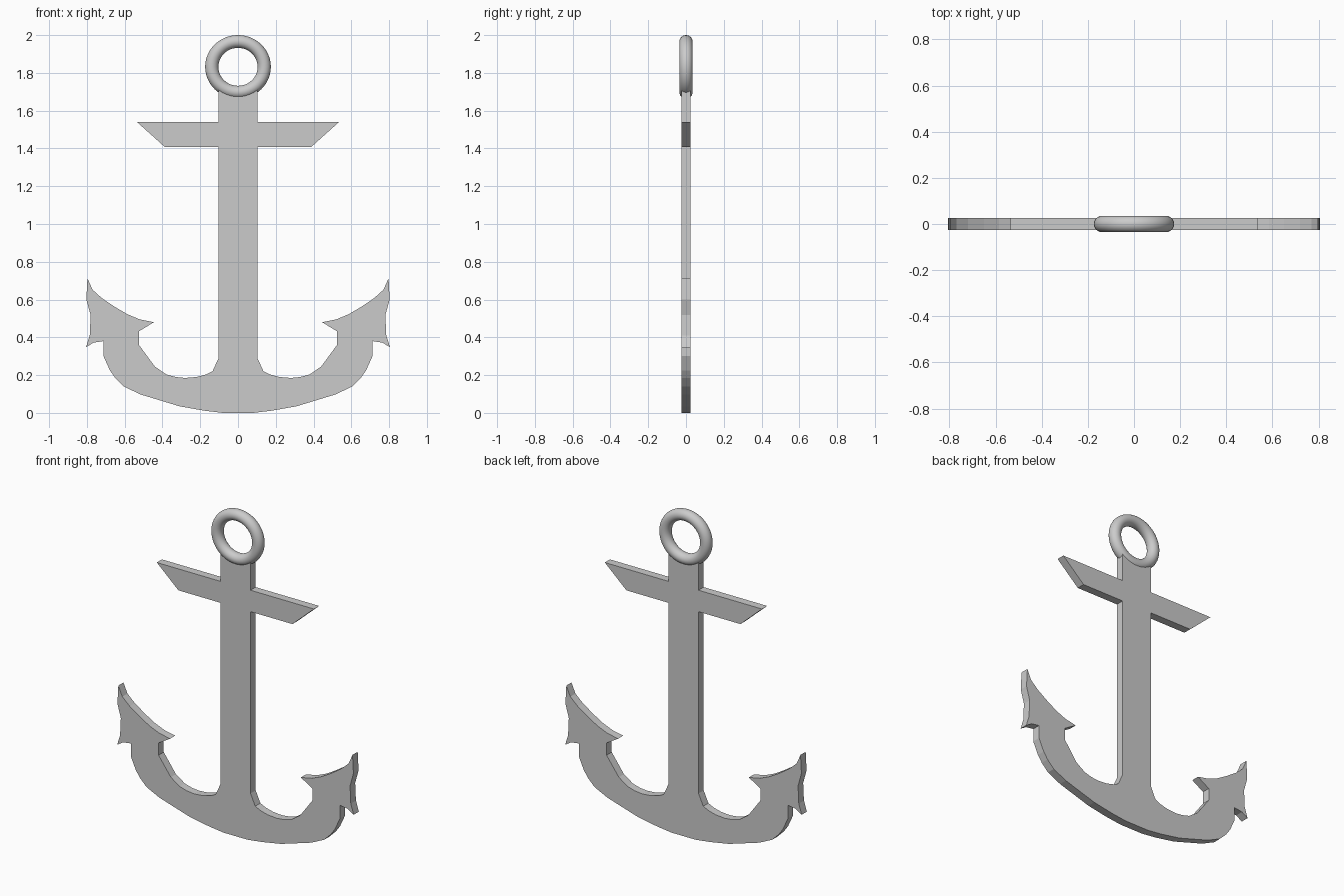
import bpy, bmesh, math

if "Cube" in bpy.data.objects:
    bpy.data.objects.remove(bpy.data.objects["Cube"])

HALF_T = 0.025  # half thickness of the flat body


def plate(name, half):
    """Mirror a right-hand outline (x, z) across x = 0 and extrude it in y."""
    outline = half + [(-x, z) for x, z in reversed(half) if x > 0]
    bm = bmesh.new()
    face = bm.faces.new([bm.verts.new((x, -HALF_T, z)) for x, z in outline])
    ext = bmesh.ops.extrude_face_region(bm, geom=[face])
    verts = [g for g in ext["geom"] if isinstance(g, bmesh.types.BMVert)]
    bmesh.ops.translate(bm, verts=verts, vec=(0, 2 * HALF_T, 0))
    bmesh.ops.recalc_face_normals(bm, faces=bm.faces[:])
    mesh = bpy.data.meshes.new(name)
    bm.to_mesh(mesh)
    bm.free()
    obj = bpy.data.objects.new(name, mesh)
    bpy.context.collection.objects.link(obj)
    return obj


# Right half, bottom to top: keel curve, fluke, inner arm, shank, stock
keel = [(0.08, 0), (0.18, 0.012), (0.31, 0.035), (0.517, 0.098), (0.605, 0.14),
        (0.65, 0.185), (0.678, 0.225), (0.712, 0.30), (0.712, 0.38)]
fluke = [(0.765, 0.372), (0.805, 0.347), (0.785, 0.41), (0.78, 0.517),
         (0.803, 0.60), (0.797, 0.713), (0.77, 0.652), (0.72, 0.607),
         (0.65, 0.56), (0.585, 0.522), (0.52, 0.495), (0.445, 0.48)]
inner_arm = [(0.523, 0.433), (0.523, 0.358), (0.44, 0.245), (0.38, 0.204),
             (0.33, 0.19), (0.28, 0.185), (0.22, 0.19), (0.17, 0.203),
             (0.135, 0.22), (0.103, 0.29)]
stock = [(0.103, 1.408), (0.388, 1.408), (0.535, 1.54), (0.103, 1.54)]
top = [(0.103, 1.712)]
plate("anchor_body", keel + fluke + inner_arm + stock + top)

# Ring
bpy.ops.mesh.primitive_torus_add(
    major_radius=0.139, minor_radius=0.035, major_segments=48,
    minor_segments=24, location=(0, 0, 1.832), rotation=(math.pi / 2, 0, 0))
ring = bpy.context.object
ring.name = "ring"
ring.scale = (1, 0.966, 1)
bpy.ops.object.shade_smooth()
